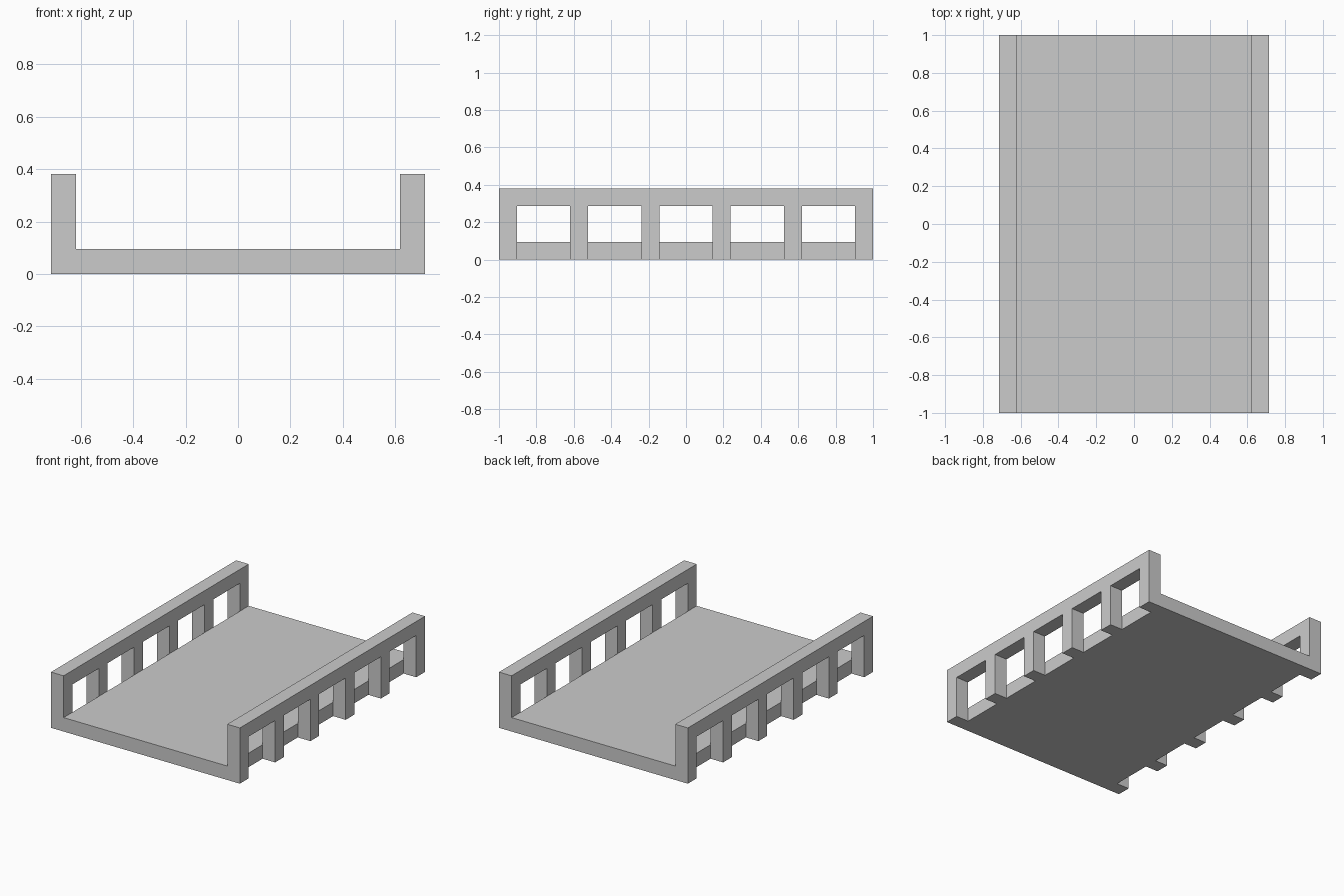
import bpy, bmesh, math

if "Cube" in bpy.data.objects:
    bpy.data.objects.remove(bpy.data.objects["Cube"])

U = 2 / 21                       # one beam thickness; whole model is 15 x 21 x 4 of these
POSTS, GAP = 6, 3

# Section lines along each axis
xs = [-7.5, -6.5, 6.5, 7.5]
ys = [-10.5 + k for i in range(POSTS) for k in (i * (GAP + 1), i * (GAP + 1) + 1)]
zs = [0, 1, 3, 4]


def solid(i, j, k):
    """Which blocks between the section lines are filled."""
    if not (0 <= i < 3 and 0 <= j < len(ys) - 1 and 0 <= k < 3):
        return False
    if i == 1:
        return k == 0            # deck
    return k == 2 or j % 2 == 0  # top rail, or a post


bm = bmesh.new()
# Outer skin only: a face wherever a filled block meets an empty one
for i in range(3):
    for j in range(len(ys) - 1):
        for k in range(3):
            if not solid(i, j, k):
                continue
            for axis in range(3):
                for side in (0, 1):
                    n = [i, j, k]
                    n[axis] += 2 * side - 1
                    if solid(*n):
                        continue
                    loop = []
                    for a, b in ((0, 0), (1, 0), (1, 1), (0, 1)):
                        c = [i, j, k]
                        c[axis] += side
                        c[(axis + 1) % 3] += a
                        c[(axis + 2) % 3] += b
                        loop.append(bm.verts.new((xs[c[0]] * U, ys[c[1]] * U, zs[c[2]] * U)))
                    bm.faces.new(loop if side else loop[::-1])

# Weld the blocks and merge flat areas
bmesh.ops.remove_doubles(bm, verts=bm.verts[:], dist=1e-4)
bmesh.ops.dissolve_limit(bm, angle_limit=math.radians(1), verts=bm.verts[:], edges=bm.edges[:])
bmesh.ops.recalc_face_normals(bm, faces=bm.faces[:])

mesh = bpy.data.meshes.new("bridge_deck_with_railings")
bm.to_mesh(mesh)
bm.free()
bpy.context.collection.objects.link(bpy.data.objects.new("bridge_deck_with_railings", mesh))
